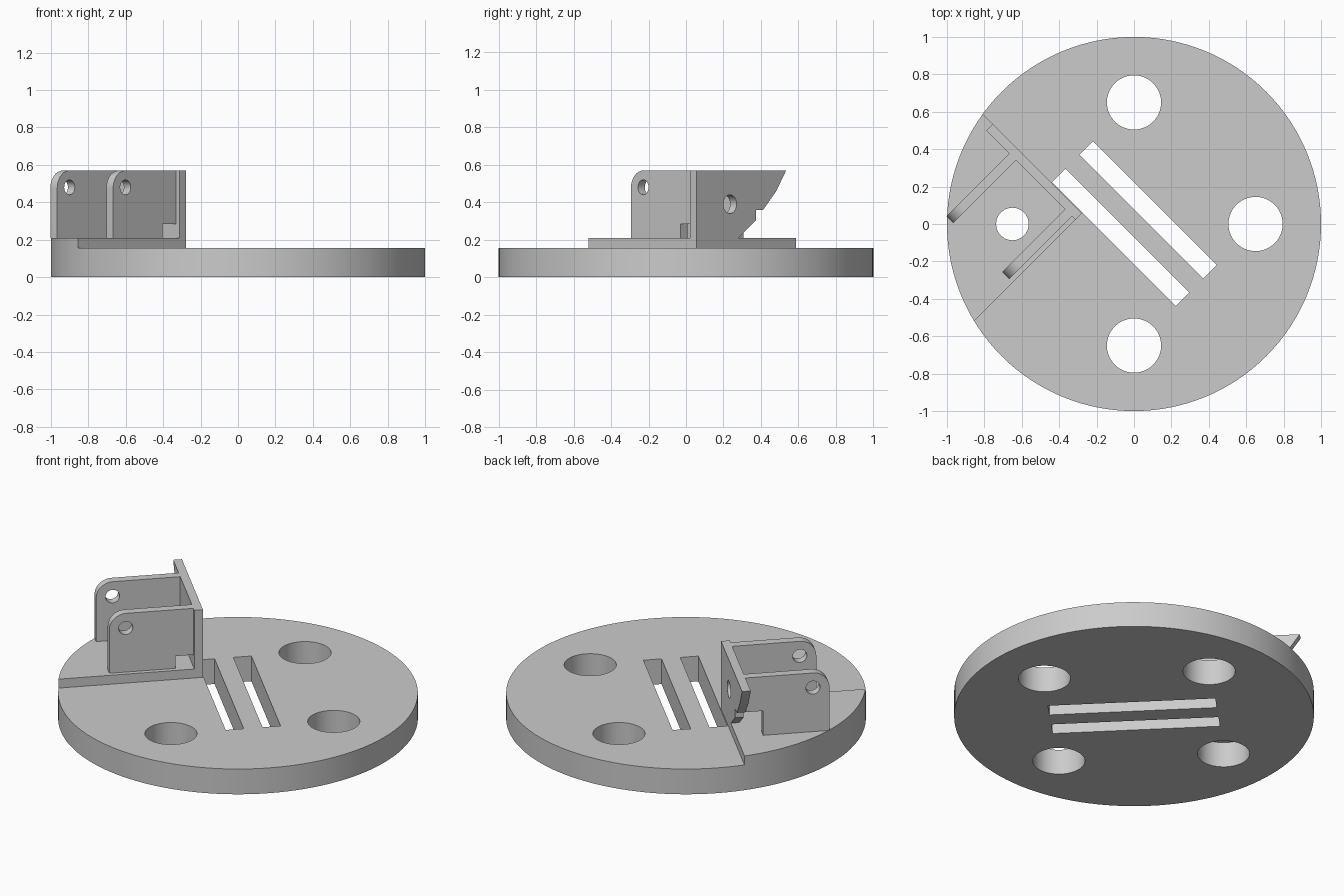
import bpy, bmesh
from math import sin, cos, pi, sqrt, atan2, radians
from mathutils import Matrix, Vector

if "Cube" in bpy.data.objects:
    bpy.data.objects.remove(bpy.data.objects["Cube"])

grey = bpy.data.materials.new("light grey plastic")
grey.use_nodes = True
grey.diffuse_color = (0.6, 0.6, 0.6, 1)
grey.node_tree.nodes["Principled BSDF"].inputs["Base Color"].default_value = (0.6, 0.6, 0.6, 1)

# Bracket directions: U runs along the side plates, V along the back wall
U = Vector((-1, -1, 0)).normalized()
V = Vector((-1, 1, 0)).normalized()
Z = Vector((0, 0, 1))


def prism(name, points, a, b, axis, start, end):
    """Extrude a 2D outline, drawn on axes a and b, along a third axis."""
    bm = bmesh.new()
    low = [bm.verts.new(a * p + b * q + axis * start) for p, q in points]
    high = [bm.verts.new(a * p + b * q + axis * end) for p, q in points]
    bm.faces.new(low)
    bm.faces.new(high)
    n = len(points)
    for i in range(n):
        j = (i + 1) % n
        bm.faces.new((low[i], low[j], high[j], high[i]))
    bmesh.ops.recalc_face_normals(bm, faces=bm.faces)
    mesh = bpy.data.meshes.new(name)
    bm.to_mesh(mesh)
    bm.free()
    mesh.materials.append(grey)
    obj = bpy.data.objects.new(name, mesh)
    bpy.context.collection.objects.link(obj)
    return obj


def arc(cx, cy, r, start, end, n):
    return [(cx + r * cos(start + (end - start) * i / n),
             cy + r * sin(start + (end - start) * i / n)) for i in range(n + 1)]


def circle(cx, cy, r, n=48):
    return arc(cx, cy, r, 0, 2 * pi, n)[:-1]


def rect(p0, p1, q0, q1):
    return [(p0, q0), (p1, q0), (p1, q1), (p0, q1)]


def cut(obj, cutters):
    """Subtract the cutters, keep the result and discard the cutters."""
    for c in cutters:
        mod = obj.modifiers.new("cut", "BOOLEAN")
        mod.operation, mod.solver, mod.object = "DIFFERENCE", "EXACT", c
        c.hide_render = True
    bpy.context.view_layer.update()
    graph = bpy.context.evaluated_depsgraph_get()
    mesh = bpy.data.meshes.new_from_object(obj.evaluated_get(graph))
    obj.modifiers.clear()
    obj.data = mesh
    for c in cutters:
        bpy.data.objects.remove(c)
    for p in mesh.polygons:
        p.use_smooth = True
    mesh.set_sharp_from_angle(angle=radians(30))


X, Y = Vector((1, 0, 0)), Vector((0, 1, 0))
BASE, STEP, TOP = 0.155, 0.21, 0.57
WALL_OUT, WALL_IN, EDGE = 0.156, 0.205, 0.237

# Round base with four holes and two diagonal slots
base = prism("base_disc", circle(0, 0, 1, 128), X, Y, Z, 0, BASE)
holes = [prism("hole_cutter", circle(0.65 * dx, 0.65 * dy, 0.145), X, Y, Z, -0.1, 0.3)
         for dx, dy in ((1, 0), (0, 1), (-1, 0), (0, -1))]
slots = [prism("slot_cutter", rect(u, u + 0.102, -0.467, 0.467), U, V, Z, -0.1, 0.3)
         for u in (-0.158, 0.05)]
cut(base, holes + slots)

# Raised platform following the rim, with a smaller hole
rim = arc(0, 0, 1, atan2(EDGE, sqrt(1 - EDGE ** 2)),
          atan2(sqrt(1 - WALL_OUT ** 2), WALL_OUT), 32)
platform = prism("raised_platform", [(WALL_OUT, EDGE)] + rim, U, V, Z, BASE, STEP)
cut(platform, [prism("hole_cutter", circle(-0.65, 0, 0.087), X, Y, Z, 0, 0.3)])

# Back wall with a stepped, slanted end and a round hole
wall_outline = [(EDGE, STEP), (0.55, STEP), (0.686, 0.305), (0.686, 0.36),
                (0.739, 0.36), (0.838, 0.46), (0.912, TOP), (EDGE, TOP)]
wall = prism("back_wall", wall_outline, V, Z, U, WALL_OUT, WALL_IN)
cut(wall, [prism("hole_cutter", circle(0.488, 0.39, 0.05), V, Z, U, 0, 0.4)])


# Side plates with a rounded corner, pin hole and notch beside the wall
def side_plate(name, v0, v1, notch_top):
    outline = [(WALL_IN, TOP), (WALL_IN, notch_top), (0.305, notch_top),
               (0.305, STEP), (0.68, STEP)]
    outline += arc(0.585, TOP - 0.095, 0.095, 0, pi / 2, 12)
    plate = prism(name, outline, U, Z, V, v0, v1)
    cut(plate, [prism("hole_cutter", circle(0.587, 0.48, 0.04, 32), U, Z, V, v0 - 0.1, v1 + 0.1)])


side_plate("front_side_plate", 0.264, 0.316, 0.285)
side_plate("rear_side_plate", 0.687, 0.739, 0.36)
